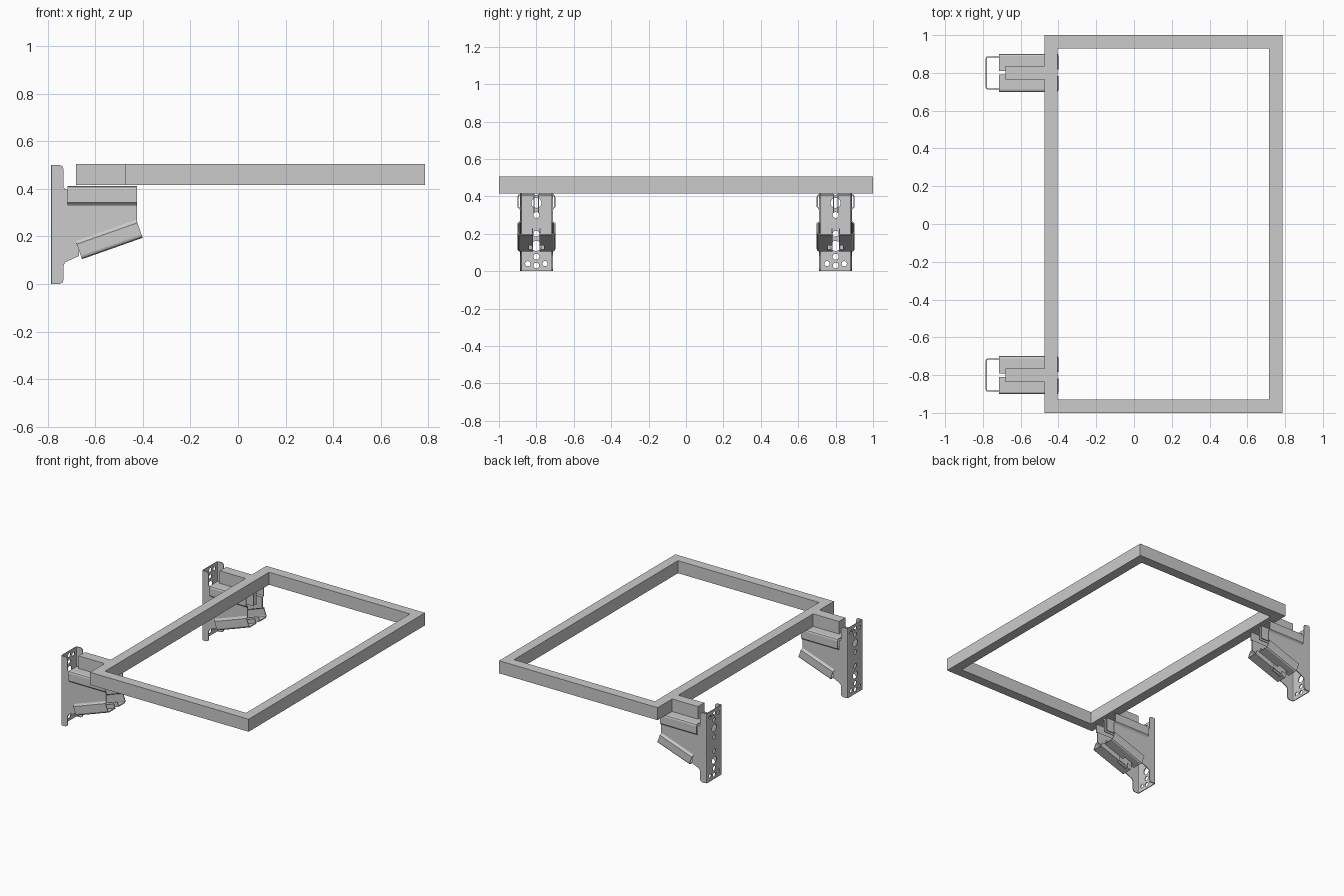
import bpy, bmesh, math
from mathutils import Vector, Matrix

if "Cube" in bpy.data.objects:
    bpy.data.objects.remove(bpy.data.objects["Cube"])

T = 0.006  # sheet metal thickness


def make_object(name, bm):
    bmesh.ops.recalc_face_normals(bm, faces=bm.faces)
    me = bpy.data.meshes.new(name)
    bm.to_mesh(me)
    bm.free()
    ob = bpy.data.objects.new(name, me)
    bpy.context.collection.objects.link(ob)
    return ob


def prism(name, pts, vec):
    """Closed outline extruded along vec."""
    bm = bmesh.new()
    face = bm.faces.new([bm.verts.new(p) for p in pts])
    res = bmesh.ops.extrude_face_region(bm, geom=[face])
    new = [v for v in res["geom"] if isinstance(v, bmesh.types.BMVert)]
    bmesh.ops.translate(bm, verts=new, vec=vec)
    return make_object(name, bm)


def folded_sheet(name, pts, vec):
    """Open section swept along vec and thickened."""
    bm = bmesh.new()
    a = [bm.verts.new(p) for p in pts]
    b = [bm.verts.new(Vector(p) + Vector(vec)) for p in pts]
    for i in range(len(pts) - 1):
        bm.faces.new((a[i], a[i + 1], b[i + 1], b[i]))
    ob = make_object(name, bm)
    mod = ob.modifiers.new("thickness", "SOLIDIFY")
    mod.thickness, mod.offset, mod.use_even_offset = T, 0, True
    return ob


def box(name, lo, hi):
    (x0, y0, z0), (x1, y1, z1) = lo, hi
    return prism(name, [(x0, y0, z0), (x1, y0, z0), (x1, y1, z0), (x0, y1, z0)], (0, 0, z1 - z0))


def cut(ob, cutter):
    cutter.hide_render = True
    cutter.hide_set(True)
    mod = ob.modifiers.new("cut", "BOOLEAN")
    mod.operation, mod.solver, mod.object = "DIFFERENCE", "EXACT", cutter


# Rectangular frame of square tube
def ring(z):
    return [[(-0.475, -1, z), (0.785, -1, z), (0.785, 1, z), (-0.475, 1, z)],
            [(-0.405, -0.93, z), (0.715, -0.93, z), (0.715, 0.93, z), (-0.405, 0.93, z)]]


bm = bmesh.new()
lo, hi = [[[bm.verts.new(p) for p in loop] for loop in ring(z)] for z in (0.415, 0.505)]
for i in range(4):
    j = (i + 1) % 4
    bm.faces.new((hi[0][i], hi[0][j], hi[1][j], hi[1][i]))
    bm.faces.new((lo[0][i], lo[0][j], lo[1][j], lo[1][i]))
    for k in (0, 1):
        bm.faces.new((lo[k][i], lo[k][j], hi[k][j], hi[k][i]))
make_object("frame", bm)

# Side plate outline (x, z), with rounded ears at the wall side
SIDE = [(-0.776, 0), (-0.75, 0), (-0.738, 0.005), (-0.732, 0.018), (-0.732, 0.08), (-0.724, 0.092),
        (-0.667, 0.118), (-0.672, 0.172), (-0.425, 0.26), (-0.425, 0.338), (-0.715, 0.338),
        (-0.715, 0.395), (-0.726, 0.398), (-0.732, 0.406), (-0.732, 0.482), (-0.738, 0.495),
        (-0.75, 0.5), (-0.776, 0.5)]
# Folded sections for one side: (distance from centre, height)
UPPER = [(0.085, 0.328), (0.09, 0.336), (0.098, 0.343), (0.098, 0.396), (0.095, 0.405),
         (0.088, 0.408), (0.012, 0.408), (0.012, 0.31)]
LOWER = [(0.085, 0.004), (0.09, -0.004), (0.098, -0.01), (0.098, -0.06), (0.095, -0.068),
         (0.088, -0.072), (0.02, -0.072), (0.02, -0.04)]
# Holes in the wall plate for one half: (y, offset from the end, radius)
HOLES = [(0, 0.03, 0.015), (0.046, 0.04, 0.014), (-0.046, 0.04, 0.014),
         (0, 0.077, 0.016), (0, 0.135, 0.027), (0, 0.2, 0.016)]
ANG = math.atan2(0.09, 0.255)
U = Vector((math.cos(ANG), 0, math.sin(ANG)))
W = Vector((-math.sin(ANG), 0, math.cos(ANG)))


def wall_bracket(tag, cy):
    # Wall plate with its rounded corners
    half = [(-0.774, 0.085), (-0.780, 0.082), (-0.782, 0.076)]
    sec = half + [(x, -y) for x, y in reversed(half)]
    plate = folded_sheet("wall_plate_" + tag, [(x, cy + y, 0) for x, y in sec], (0, 0, 0.5))
    bm = bmesh.new()
    for y, z, r in HOLES:
        for zz in (z, 0.5 - z):
            m = Matrix.Translation((-0.78, cy + y, zz)) @ Matrix.Rotation(math.pi / 2, 4, "Y")
            bmesh.ops.create_cone(bm, cap_ends=True, segments=20, radius1=r, radius2=r,
                                  depth=0.05, matrix=m)
    cut(plate, make_object("hole_cutter_" + tag, bm))

    for s, side in ((-1, "front"), (1, "back")):
        name = tag + "_" + side
        # Gusset side plate
        prism("side_plate_" + name, [(x, cy + s * 0.088, z) for x, z in SIDE], (0, -s * T, 0))
        # Upper seat that carries the stub
        folded_sheet("upper_seat_" + name, [(-0.715, cy + s * y, z) for y, z in UPPER], (0.29, 0, 0))
        # Tilted lower flange, notched along its slot
        start = Vector((-0.68, cy, 0.175))
        flange = folded_sheet("lower_flange_" + name,
                              [start + Vector((0, s * y, 0)) + W * w for y, w in LOWER], U * 0.27)
        cut(flange, box("notch_cutter_" + name, (-0.63, cy - 0.04, 0.05), (-0.56, cy + 0.04, 0.24)))

    # Stub tube joining the bracket to the frame
    box("stub_" + tag, (-0.68, cy - 0.036, 0.415), (-0.475, cy + 0.036, 0.505))


wall_bracket("near", -0.8)
wall_bracket("far", 0.8)
